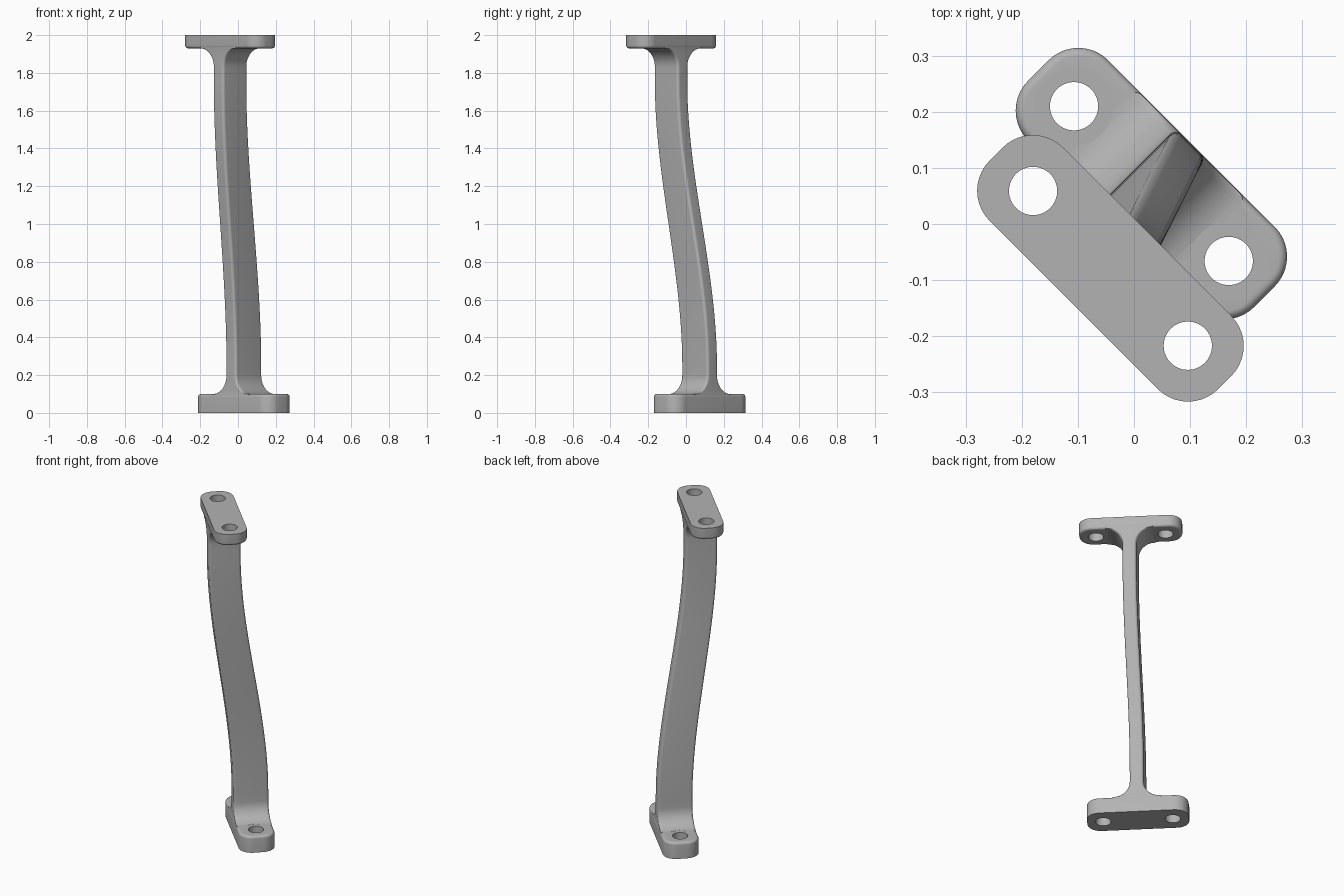
import bpy, bmesh, math

if "Cube" in bpy.data.objects:
    bpy.data.objects.remove(bpy.data.objects["Cube"], do_unlink=True)

BOTTOM = (0.031, 0.072)   # plan centres of the two end flanges
TOP = (-0.042, -0.079)
HEIGHT = 2.0
BASE_T, HEAD_T = 0.10, 0.07   # flange thicknesses
BASE_W, HEAD_W = 0.101, 0.0925  # flange half widths
FILLET, ROUND = 0.10, 0.015
STEM_T = 0.039
HOLE_OFFSET, HOLE_R, SEAT_R = 0.195, 0.043, 0.07
S = math.sqrt(0.5)

metal = bpy.data.materials.new("grey metal")
metal.use_nodes = True
GREY = (0.45, 0.45, 0.45, 1)
metal.diffuse_color = GREY
metal.node_tree.nodes["Principled BSDF"].inputs["Base Color"].default_value = GREY


def section(centre, length, width, radius, z, steps=10):
    """Rounded rectangle, long axis turned to the diagonal."""
    points = []
    for i, (su, sv) in enumerate([(1, 1), (-1, 1), (-1, -1), (1, -1)]):
        for k in range(steps + 1):
            a = (i + k / steps) * math.pi / 2
            u = su * (length - radius) + radius * math.cos(a)
            v = sv * (width - radius) + radius * math.sin(a)
            points.append((centre[0] + (u + v) * S, centre[1] + (v - u) * S, z))
    return points


def loft(name, sections):
    bm = bmesh.new()
    rings = [[bm.verts.new(p) for p in s] for s in sections]
    n = len(rings[0])
    for a, b in zip(rings, rings[1:]):
        for i in range(n):
            j = (i + 1) % n
            bm.faces.new((a[i], a[j], b[j], b[i]))
    bm.faces.new(rings[0][::-1])
    bm.faces.new(rings[-1])
    bmesh.ops.recalc_face_normals(bm, faces=bm.faces)
    mesh = bpy.data.meshes.new(name)
    bm.to_mesh(mesh)
    bm.free()
    mesh.materials.append(metal)
    obj = bpy.data.objects.new(name, mesh)
    bpy.context.collection.objects.link(obj)
    return obj


def flange(name, centre, length, width, radius, z_out, z_in):
    """Slab with the edge on its inner side rounded."""
    d = math.copysign(1, z_in - z_out)
    rings = [section(centre, length, width, radius, z_out)]
    for k in range(7):
        a = k / 6 * math.pi / 2
        inset = ROUND * (1 - math.cos(a))
        rings.append(section(centre, length - inset, width - inset, radius - inset,
                             z_in - d * ROUND * (1 - math.sin(a))))
    return loft(name, rings)


def cylinder(centre, side, radius, z0, z1):
    bpy.ops.mesh.primitive_cylinder_add(
        vertices=64, radius=radius, depth=z1 - z0,
        location=(centre[0] + side * HOLE_OFFSET * S,
                  centre[1] - side * HOLE_OFFSET * S, (z0 + z1) / 2))
    cutter = bpy.context.object
    cutter.name = "hole_cutter"
    cutter.hide_render = True
    cutter.data.materials.append(metal)
    return cutter


def combine(obj, other, operation):
    mod = obj.modifiers.new(operation, "BOOLEAN")
    mod.object, mod.operation, mod.solver = other, operation, "EXACT"
    bpy.context.view_layer.objects.active = obj
    bpy.ops.object.modifier_apply(modifier=mod.name)
    bpy.data.objects.remove(other, do_unlink=True)


# Stem: S-curved blade flaring into each flange
z_low, z_high = BASE_T, HEIGHT - HEAD_T
arc = [FILLET * (1 - math.cos(k / 12 * math.pi / 2)) for k in range(13)]
levels = [z_low - 0.03] + [z_low + h for h in arc]
levels += [0.2 + 1.63 * k / 40 for k in range(1, 40)]
levels += [z_high - h for h in reversed(arc)] + [z_high + 0.03]
rings = []
for z in levels:
    t = min(max((z - 0.25) / 1.5, 0), 1)
    t = t * t * (3 - 2 * t)
    centre = [b + (a - b) * t for a, b in zip(TOP, BOTTOM)]
    h = min(max(min(z - z_low, z_high - z), 0), FILLET)
    flare = FILLET - math.sqrt(max(FILLET ** 2 - (FILLET - h) ** 2, 0))
    width = BASE_W + (HEAD_W - BASE_W) * t - 0.0015
    rings.append(section(centre, STEM_T + flare, width, ROUND, z, 10))
bracket = loft("curved_bracket", rings)

# End flanges
combine(bracket, flange("base_flange", BOTTOM, 0.285, BASE_W, 0.075, 0, BASE_T), "UNION")
combine(bracket, flange("head_flange", TOP, 0.288, HEAD_W, 0.076, HEIGHT, HEIGHT - HEAD_T), "UNION")

# Bolt holes and the flat seats that bite into the flares
for side in (-1, 1):
    for centre, hole, seat in ((BOTTOM, (-0.1, 0.3), (BASE_T, 0.25)),
                               (TOP, (1.8, 2.1), (1.78, HEIGHT - HEAD_T))):
        combine(bracket, cylinder(centre, side, SEAT_R, *seat), "DIFFERENCE")
        combine(bracket, cylinder(centre, side, HOLE_R, *hole), "DIFFERENCE")

bpy.ops.object.select_all(action="DESELECT")
bracket.select_set(True)
bpy.context.view_layer.objects.active = bracket
bpy.ops.object.shade_smooth_by_angle(angle=math.radians(30))
